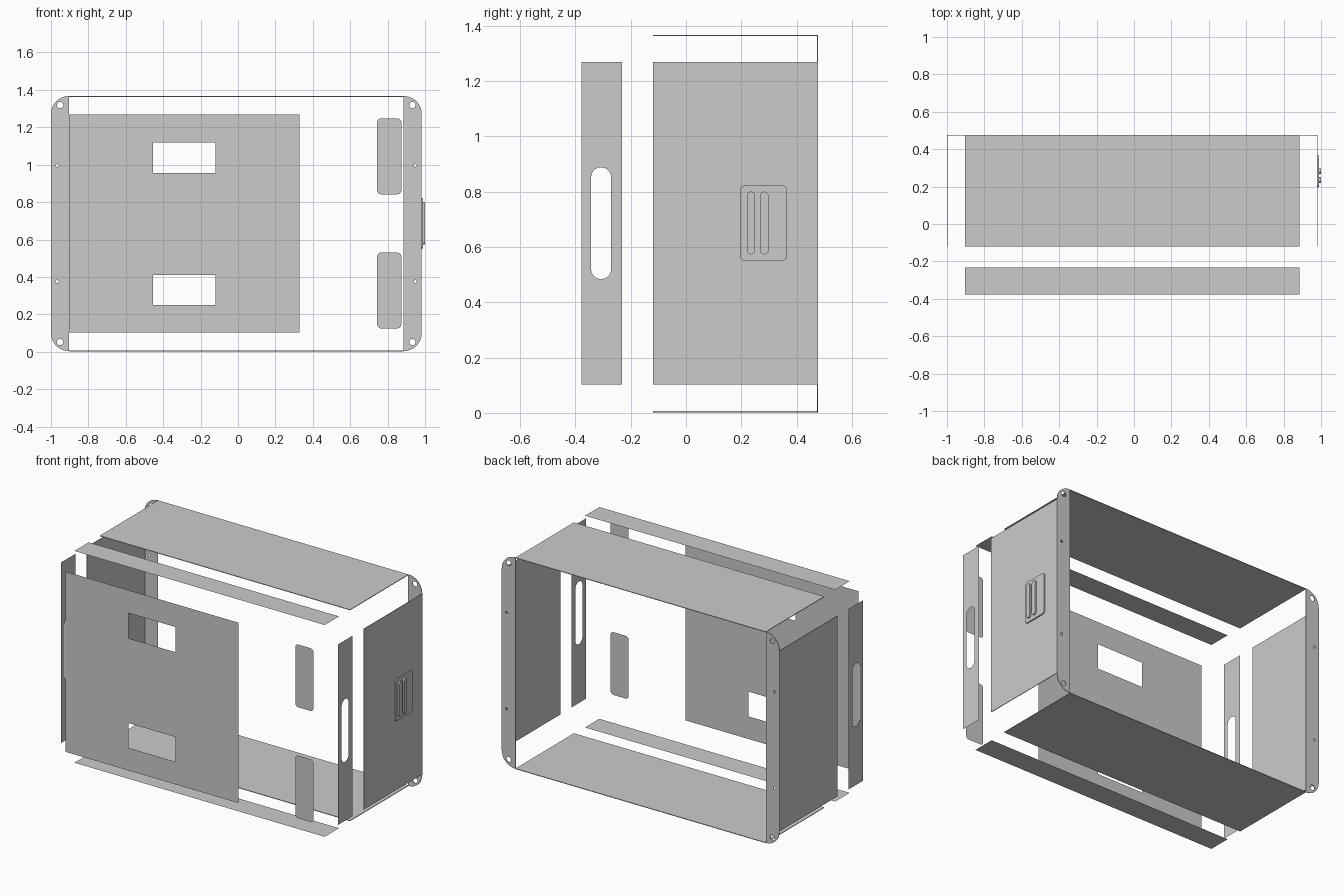
import bpy, bmesh
from math import sin, cos, pi

if "Cube" in bpy.data.objects:
    bpy.data.objects.remove(bpy.data.objects["Cube"])


def rrect(u0, u1, v0, v1, r=(0, 0, 0, 0), seg=10):
    """Rectangle outline with one radius per corner, anticlockwise from low-low."""
    if not isinstance(r, tuple):
        r = (r,) * 4
    pts = []
    corners = [(u0, v0, 1, 1), (u1, v0, -1, 1), (u1, v1, -1, -1), (u0, v1, 1, -1)]
    for i, (u, v, su, sv) in enumerate(corners):
        if r[i] == 0:
            pts.append((u, v))
            continue
        for k in range(seg + 1):
            a = pi + i * pi / 2 + k * pi / 2 / seg
            pts.append((u + su * r[i] + r[i] * cos(a), v + sv * r[i] + r[i] * sin(a)))
    return pts


def circle(u, v, r, n=24):
    return [(u + r * cos(2 * pi * k / n), v + r * sin(2 * pi * k / n)) for k in range(n)]


def plate(name, axis, pos, outline, holes=(), thick=0.0):
    """Flat sheet across an axis, with holes; thick extends it along +axis."""
    def place(u, v):
        return {'x': (pos, u, v), 'y': (u, pos, v), 'z': (u, v, pos)}[axis]
    bm = bmesh.new()
    edges = []
    for loop in [outline, *holes]:
        vs = [bm.verts.new(place(u, v)) for u, v in loop]
        edges += [bm.edges.new((vs[i - 1], vs[i])) for i in range(len(vs))]
    bmesh.ops.triangle_fill(bm, edges=edges, use_beauty=True, use_dissolve=False)
    if thick:
        ext = bmesh.ops.extrude_face_region(bm, geom=bm.faces[:], use_keep_orig=True)
        d = [0, 0, 0]
        d['xyz'.index(axis)] = thick
        bmesh.ops.translate(bm, vec=d, verts=[g for g in ext['geom']
                                              if isinstance(g, bmesh.types.BMVert)])
    bmesh.ops.recalc_face_normals(bm, faces=bm.faces[:])
    me = bpy.data.meshes.new(name)
    bm.to_mesh(me)
    bm.free()
    ob = bpy.data.objects.new(name, me)
    bpy.context.collection.objects.link(ob)
    return ob


T = 0.004                       # sheet thickness
XL, XR = -1.0, 0.982            # outer side planes
IL, IR = -0.904, 0.884          # inner edges of the flanges
Y0, Y1 = -0.119, 0.477          # depth of the main panels
S0, S1 = -0.378, -0.232         # depth of the narrow strips
Z0, Z1 = 0.103, 1.268           # height of the side panels
TOP = 1.367

# Top and bottom: wide panel and narrow strip
for name, zp, zs in (("bottom", 0.002, 0.0), ("top", TOP - T, TOP)):
    plate(name + "_panel", 'z', zp, rrect(IL, IR, Y0, Y1), thick=T)
    plate(name + "_strip", 'z', zs, rrect(IL, IR, S0, S1))

# Sides: wide panel and strip with a hand slot
slot = rrect(-0.343, -0.271, 0.484, 0.888, 0.0359)
for name, x in (("left", XL), ("right", XR - T)):
    plate(name + "_panel", 'x', x, rrect(Y0, Y1, Z0, Z1), thick=T)
    plate(name + "_strip", 'x', x + T / 2, rrect(S0, S1, Z0, Z1), [slot])

# Rear mounting flanges with rounded outer corners and screw holes
R = 0.095
for name, u0, u1, rad, xc, xs in (("left", XL, IL, (R, 0, 0, R), -0.951, -0.966),
                                  ("right", IR, XR, (0, R, R, 0), 0.933, 0.948)):
    holes = [circle(xc, z, 0.017) for z in (0.052, 1.319)]
    holes += [circle(xs, z, 0.008, 16) for z in (0.375, 0.996)]
    plate(name + "_flange", 'y', Y1 - T, rrect(u0, u1, 0.004, TOP, rad), holes, T)

# Front cover with two windows
plate("front_cover", 'y', -0.467, rrect(IL, 0.33, 0.104, 1.268),
      [rrect(-0.454, -0.119, z0, z1) for z0, z1 in ((0.25, 0.41), (0.957, 1.12))])

# Rounded pads at the front right
for name, z0, z1 in (("lower_pad", 0.125, 0.53), ("upper_pad", 0.842, 1.247)):
    plate(name, 'y', -0.477, rrect(0.743, 0.873, z0, z1, 0.022))

# Latch plate with two raised ribs
plate("latch_plate", 'x', XR - T, rrect(0.197, 0.365, 0.551, 0.822, 0.015), thick=0.012)
for i, y in enumerate((0.22, 0.268)):
    plate(f"latch_rib_{i + 1}", 'x', 0.988, rrect(y, y + 0.03, 0.573, 0.80, 0.0149), thick=0.012)
